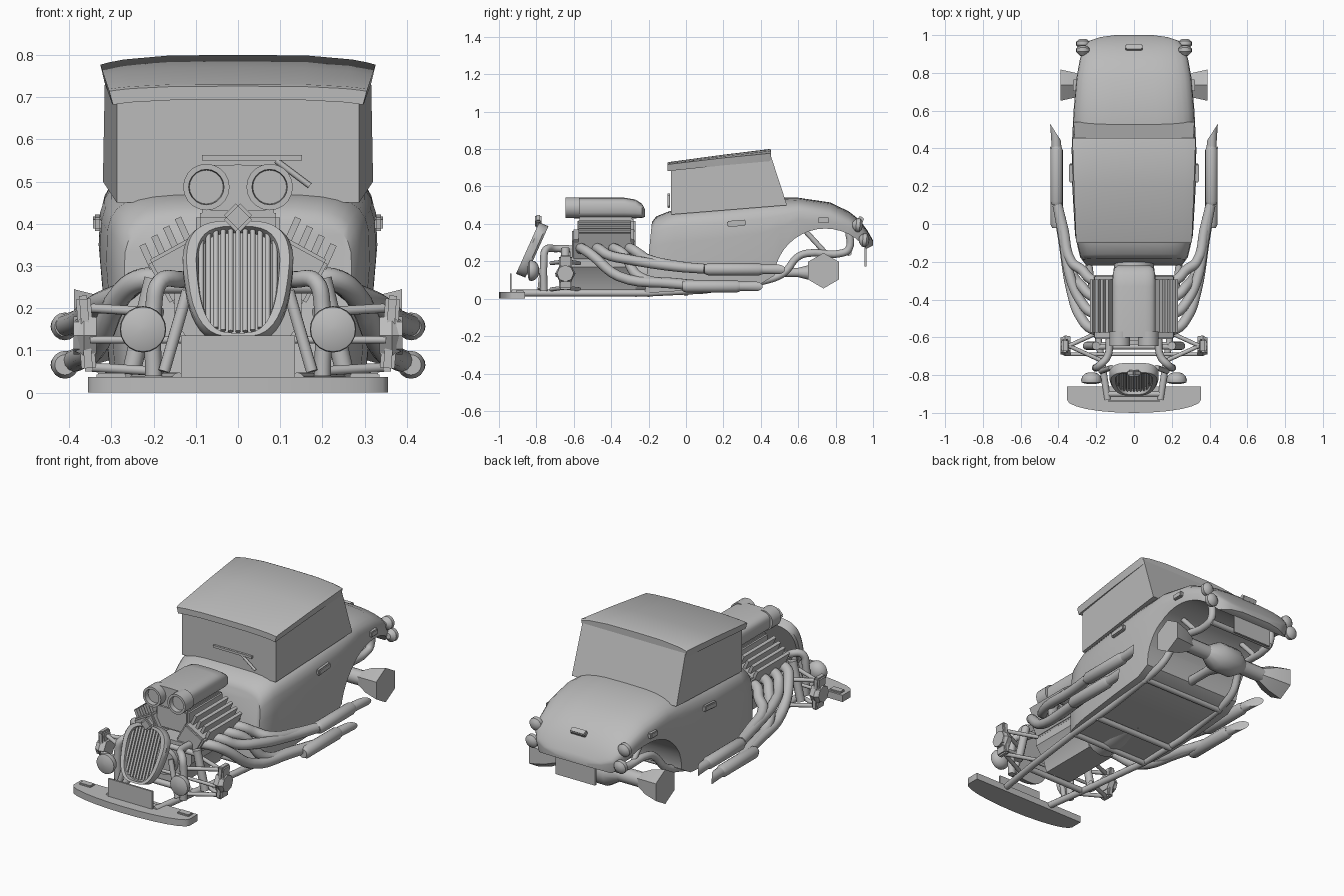
import bpy, bmesh, math
from mathutils import Euler, Matrix, Vector

default = bpy.data.objects.get("Cube")
if default:
    bpy.data.objects.remove(default, do_unlink=True)

grey = bpy.data.materials.new("plain_grey")
grey.use_nodes = True
grey.diffuse_color = (.5, .5, .5, 1)
grey.node_tree.nodes["Principled BSDF"].inputs["Base Color"].default_value = grey.diffuse_color
parts = []


def finish(name, mesh, mirrored=False):
    """Link a mesh as a part, optionally mirrored left to right."""
    part = bpy.data.objects.new(name, mesh)
    bpy.context.collection.objects.link(part)
    mesh.materials.clear()
    mesh.materials.append(grey)
    if mirrored:
        part.modifiers.new("Mirror", "MIRROR").use_mirror_merge = False
    parts.append(part)
    return part


def from_bmesh(name, bm, mirrored=False):
    bmesh.ops.recalc_face_normals(bm, faces=bm.faces)
    mesh = bpy.data.meshes.new(name)
    bm.to_mesh(mesh)
    bm.free()
    return finish(name, mesh, mirrored)


def loft(name, rings, mirrored=False):
    """Skin a row of equal rings and cap both ends."""
    bm = bmesh.new()
    loops = [[bm.verts.new(point) for point in ring] for ring in rings]
    for first, second in zip(loops, loops[1:]):
        count = len(first)
        for i in range(count):
            j = (i + 1) % count
            bm.faces.new((first[i], first[j], second[j], second[i]))
    bm.faces.new(loops[0])
    bm.faces.new(loops[-1])
    return from_bmesh(name, bm, mirrored)


def box(name, centre, size, mirrored=False, turn=(0, 0, 0), bevel=0):
    bm = bmesh.new()
    matrix = Matrix.LocRotScale(Vector(centre), Euler(turn), Vector(size))
    bmesh.ops.create_cube(bm, size=1, matrix=matrix)
    if bevel:
        bmesh.ops.bevel(bm, geom=bm.edges[:], offset=bevel, segments=2, affect="EDGES")
    return from_bmesh(name, bm, mirrored)


def turned(name, start, direction, profile, sides=16, mirrored=False, phase=0):
    """Revolve (distance, radius) pairs about an axis."""
    spin = Vector(direction).to_track_quat("Z", "Y")
    angles = [math.tau * (i + phase) / sides for i in range(sides)]
    rings = [[Vector(start) + spin @ Vector((r * math.cos(a), r * math.sin(a), d))
              for a in angles] for d, r in profile]
    return loft(name, rings, mirrored)


def tube(name, points, radius, mirrored=True, smooth=True):
    """Sweep a round pipe through the points."""
    curve = bpy.data.curves.new(name, "CURVE")
    curve.dimensions = "3D"
    curve.bevel_depth, curve.bevel_resolution = radius, 4
    curve.resolution_u, curve.use_fill_caps = 5, True
    spline = curve.splines.new("BEZIER")
    spline.bezier_points.add(len(points) - 1)
    for knot, point in zip(spline.bezier_points, points):
        knot.co = point
        knot.handle_left_type = knot.handle_right_type = "AUTO" if smooth else "VECTOR"
    helper = bpy.data.objects.new(name, curve)
    bpy.context.collection.objects.link(helper)
    bpy.context.view_layer.update()
    mesh = bpy.data.meshes.new_from_object(helper.evaluated_get(bpy.context.evaluated_depsgraph_get()))
    bpy.data.objects.remove(helper, do_unlink=True)
    return finish(name, mesh, mirrored)


def power(value, exponent):
    return math.copysign(abs(value) ** exponent, value)


def body_ring(y, bottom, top, width, roundness, lean=0):
    """Straight lower sides under a softly squared upper arch."""
    middle = bottom + (top - bottom) * .6
    ring = [(width * .93, y, bottom)]
    for i in range(17):
        a = math.pi * i / 16
        z = middle + (top - middle) * power(math.sin(a), 2 / roundness)
        ring.append((width * power(math.cos(a), 2 / roundness), y + lean * (z - bottom), z))
    return ring + [(-width * .93, y, bottom)]


# Main body with the rear wheel arches cut away
body = loft("body", [body_ring(*station) for station in (
    (-.22, .03, .41, .27, 4.5, .1), (-.2, .03, .44, .285, 4.5, .1), (-.14, .035, .465, .3, 4.5, .1),
    (-.06, .04, .475, .312, 4.5), (.2, .06, .5, .327, 4.2), (.4, .08, .53, .33, 3.8),
    (.5, .14, .54, .325, 3.5), (.6, .25, .54, .32, 3.2), (.77, .26, .515, .305, 3),
    (.87, .26, .467, .287, 2.8), (.93, .26, .42, .268, 2.8), (.97, .27, .365, .235, 2.7),
    (.99, .28, .33, .175, 2.5), (1, .285, .31, .1, 2.5))])
arch = turned("arch_cutter", (-.5, .745, .1), (1, 0, 0), [(0, .275), (1, .275)], 40)
arch.hide_render = True
cut = body.modifiers.new("Arch", "BOOLEAN")
cut.operation, cut.object = "DIFFERENCE", arch
bpy.context.view_layer.objects.active = body
bpy.ops.object.modifier_apply(modifier=cut.name)
parts.remove(arch)
bpy.data.objects.remove(arch, do_unlink=True)

# Cabin and the wedge roof
cabin_rings = []
for back, low, high, narrow in ((.54, .45, .5, .32), (.455, .7, .76, .315)):
    cabin_rings.append([(-.287, -.08, low), (.287, -.08, low), (narrow, back, high), (-narrow, back, high)])
loft("cabin", cabin_rings)


def roof_ring(y, top, width, thick, drop):
    across = (-1, -.93, -.83, -.5, 0, .5, .83, .93, 1)
    crown = [(width * u, y, top - drop * abs(u) ** 4) for u in across]
    return crown + [(x * .97, y, z - thick) for x, y, z in reversed(crown)]


loft("roof", [roof_ring(-.1, .726, .305, .032, .012), roof_ring(-.09, .731, .307, .036, .012),
              roof_ring(.2, .77, .318, .04, .017), roof_ring(.445, .8, .326, .042, .023),
              roof_ring(.455, .796, .322, .037, .023)])

# Wiper, handles and small body lamps
box("wiper_blade", (.033, -.092, .556), (.236, .012, .013))
tube("wiper_arm", [(.09, -.092, .55), (.17, -.092, .49)], .007, False)
box("door_handle", (.333, .27, .403), (.022, .1, .032), True, (.08, 0, 0), .005)
box("side_lamp", (.307, .735, .42), (.034, .06, .03), True, bevel=.004)
box("boot_handle", (0, .935, .425), (.09, .03, .025), turn=(-.6, 0, 0), bevel=.004)
for label, y, z in (("upper", .9, .395), ("lower", .935, .315)):
    turned(label + "_tail_lamp", (.27, y, z), (0, 1, -.1),
           [(-.01, .015), (.01, .036), (.03, .036), (.042, .022), (.045, .005)], mirrored=True)
box("rear_plate", (0, .96, .23), (.24, .012, .115))

# Front bumper with plate and indicators
sweep = [math.pi * (i / 12 - .5) for i in range(13)]
edge = [(.355 * math.sin(a), -.93 - .07 * math.cos(a)) for a in sweep]
outline = [(-.355, -.86)] + edge + [(.355, -.86)]
loft("front_bumper", [[(x, y, z) for x, y in outline] for z in (0, .037)])
box("bumper_lamp", (.3, -.89, .04), (.07, .04, .012), True, bevel=.003)
box("front_plate", (0, -.937, .085), (.27, .01, .1))


# Slanted grille shell with upright bars
def egg(side, depth, low=.133, high=.408):
    """Egg outline, fuller at the top, on the slanted grille plane."""
    ring = []
    for i in range(40):
        a = math.tau * i / 40
        v = power(math.sin(a), .75)
        z = (high + low) / 2 + (high - low) / 2 * v
        ring.append((side * (1 + .15 * v) * power(math.cos(a), .6),
                     -.917 + (z - .115) * .45 + depth, z - depth * .4))
    return ring


loft("grille_shell", [egg(.118, .05), egg(.127, .04), egg(.127, .012), egg(.118, 0),
                      egg(.096, .002, .142, .395), egg(.09, .03, .145, .39)])
for i in range(-5, 6):
    x = i * .0175
    fall = (abs(x) / .12) ** 3
    tube("grille_bar", [(x, -.895 + (z - .115) * .45, z) for z in (.145 + .1 * fall, .393 - .05 * fall)],
         .0065, False, False)
box("grille_badge", (0, -.79, .415), (.055, .035, .055), turn=(0, math.pi / 4, 0), bevel=.008)

# Headlamps and their bent support tubes
turned("headlamp", (.225, -.785, .15), (0, -1, 0),
       [(0, .015), (.008, .035), (.022, .049), (.04, .055), (.053, .053), (.06, .035), (.063, .005)],
       20, True)
tube("lamp_hoop", [(.2, -.76, .04), (.2, -.76, .2), (.185, -.75, .262), (.14, -.7, .268), (.13, -.6, .265)], .02)
tube("grille_brace", [(.175, -.78, .05), (.12, -.76, .24)], .014)

# Chassis rails, rear kick-up and cross members
tube("front_rail", [(.14, -.93, .03), (.19, -.6, .03), (.24, -.2, .03), (.25, .1, .045), (.25, .4, .09)],
     .018, smooth=False)
tube("rear_rail", [(.25, .38, .085), (.24, .52, .135), (.22, .6, .225), (.215, .65, .243),
                   (.2, .83, .243), (.2, .87, .265), (.2, .87, .37)], .02)
tube("rear_strut", [(.2, .64, .36), (.2, .75, .24)], .014)
for y, z, half in ((-.9, .03, .14), (-.64, .03, .18), (-.2, .025, .24), (0, .03, .25), (.4, .085, .25), (.87, .245, .2)):
    tube("cross_member", [(-half, y, z), (half, y, z)], .016, False)
tube("front_cross_tube", [(-.2, -.65, .25), (.2, -.65, .25)], .015, False)

# Rear axle with six-sided hubs
turned("axle_tube", (-.3, .735, .15), (1, 0, 0), [(0, .04), (.6, .04)], 12)
turned("differential", (-.12, .735, .15), (1, 0, 0), [(0, .04), (.06, .078), (.18, .078), (.24, .04)], 12)
turned("rear_hub", (.24, .735, .15), (1, 0, 0), [(0, .04), (.07, .075), (.148, .095)], 6, True, .5)
turned("drive_shaft", (0, .7, .14), (0, -1, 0), [(0, .05), (.1, .025), (.3, .025)], 12)

# Front suspension
turned("front_hub", (.335, -.645, .135), (1, 0, 0), [(0, .05), (.03, .055), (.055, .04)], 6, True)
box("front_upright", (.36, -.645, .14), (.035, .07, .18), True, (0, .08, 0), .008)
turned("hub_plate", (.375, -.645, .135), (1, 0, 0), [(0, .045), (.015, .045)], 8, True)
tube("damper", [(.2, -.645, .27), (.25, -.645, .06)], .022)
for z in (.06, .2):
    for y in (-.72, -.57):
        tube("control_arm", [(.18, y, z - .01), (.345, -.645, z)], .011)
tube("steering_rod", [(-.35, -.69, .125), (.35, -.69, .125)], .009, False)

# Engine block, gearbox, finned heads and intake
loft("engine_block", [[(-half, -.62, z), (half, -.62, z), (half, -.27, z), (-half, -.27, z)]
                      for z, half in ((.035, .08), (.1, .1), (.17, .15), (.27, .15))])
turned("gearbox", (0, -.27, .12), (0, 1, 0), [(0, .11), (.12, .1), (.3, .075)], 12)
turned("crank_pulley", (0, -.61, .15), (0, -1, 0), [(0, .07), (.04, .07)])
box("cylinder_head", (.13, -.44, .29), (.13, .34, .12), True, (0, .5, 0), .008)
for i in range(4):
    box("head_fin", (.125 + i * .028, -.435, .375 - i * .021), (.016, .28, .085), True, (0, .42, 0))
box("intake", (0, -.425, .36), (.2, .31, .13), bevel=.01)
box("intake_plate", (0, -.43, .425), (.17, .28, .03))


def scoop_ring(y, width, low, high):
    middle, half = (low + high) / 2, (high - low) / 2
    return [(width * power(math.cos(a), .5), y, middle + half * power(math.sin(a), .6))
            for a in [math.tau * i / 24 for i in range(24)]]


loft("air_scoop", [scoop_ring(*s) for s in ((-.6, .115, .43, .54), (-.33, .115, .43, .54), (-.27, .113, .43, .53),
                                            (-.235, .105, .432, .507), (-.22, .085, .437, .48))])
turned("scoop_inlet", (.075, -.57, .487), (0, -1, 0),
       [(0, .055), (.075, .055), (.075, .042), (.05, .04)], 20, True)

# Headers sweeping into two exhaust pipes a side
for i in range(4):
    y = -.565 + i * .087
    level = .16 if i % 2 else .07
    tube("header", [(.16, y, .265), (.225, y + .01, .268), (.275, y + .06, .235),
                    (.33, y * .6 - .02, level + .05), (.375, -.08 + i * .02, level + .012),
                    (.405, .1, level)], .027)
for label, start, z in (("upper", .12, .157), ("lower", 0, .066)):
    length = .27
    turned(label + "_muffler", (.41, start, z), (0, 1, 0),
           [(-.02, .024), (0, .033), (length, .033), (length + .02, .026)], mirrored=True)
    # Tip with a slanted cut
    tip = start + length
    angles = [math.tau * i / 16 for i in range(16)]
    loft(label + "_exhaust_tip", [[(x + .026 * math.cos(a), y + slant * math.cos(a), z + .026 * math.sin(a))
                                   for a in angles]
                                  for x, y, slant in ((.41, tip, 0), (.412, tip + .05, 0), (.418, tip + .1, .04))],
         True)

# Smooth rounded parts and keep their corners crisp
bpy.ops.object.select_all(action="DESELECT")
for part in parts:
    part.select_set(True)
bpy.context.view_layer.objects.active = body
bpy.ops.object.shade_smooth_by_angle(angle=math.radians(35))
